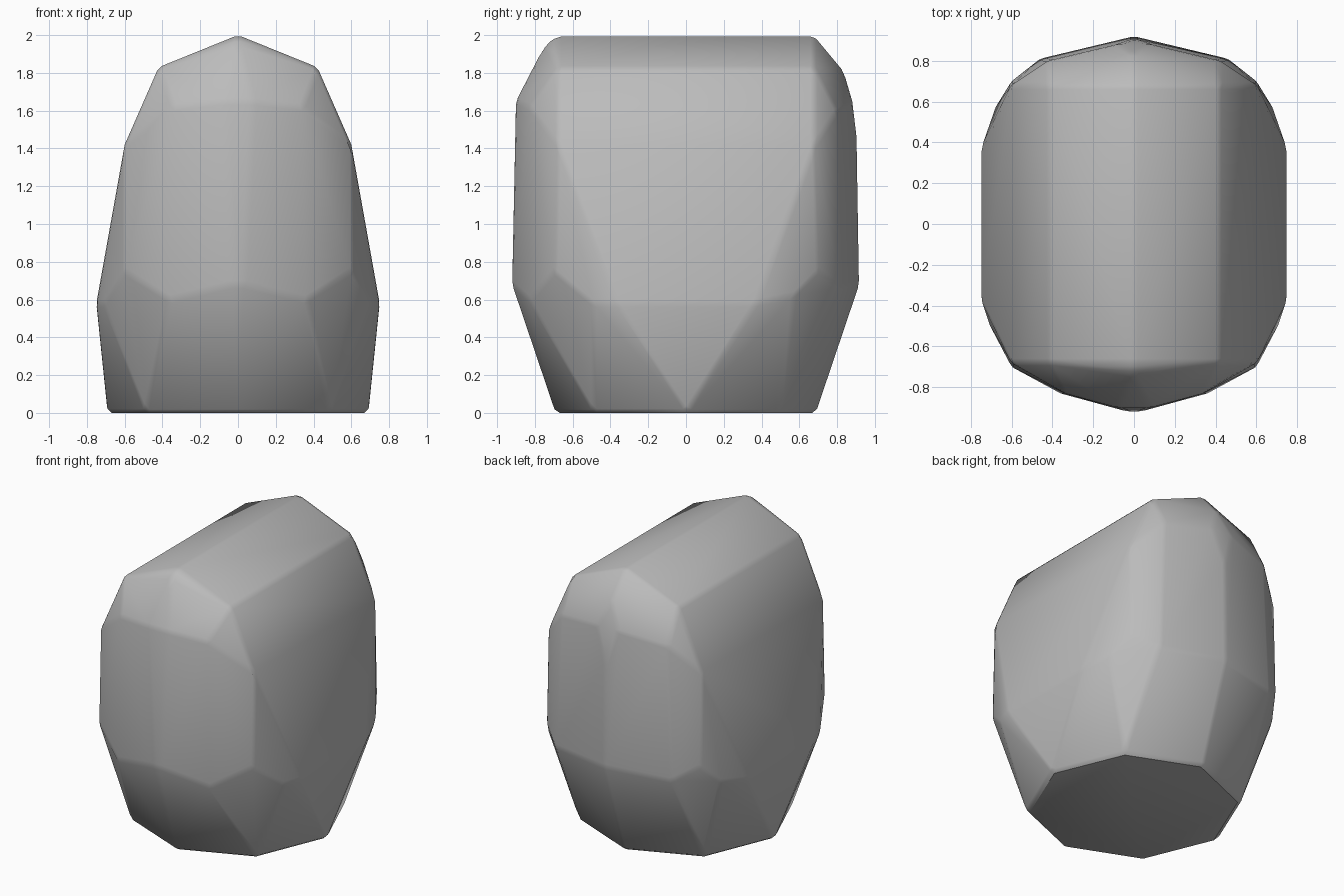
import bpy, bmesh
from math import radians, sin, cos, pi

cube = bpy.data.objects.get("Cube")
if cube:
    bpy.data.objects.remove(cube, do_unlink=True)

# Single stone grey material
grey = bpy.data.materials.new("stone_grey")
grey.use_nodes = True
colour = (0.5, 0.5, 0.5, 1)
grey.diffuse_color = colour
grey.node_tree.nodes["Principled BSDF"].inputs["Base Color"].default_value = colour

# Corner points of one quarter, mirrored left and right
SHARED = [
    (0, 0.68, 2.0), (0.42, 0.68, 1.83), (0.6, 0.68, 1.42),
    (0.6, 0.7, 0.75), (0.75, 0.37, 0.58),
]
FRONT = [(0, 0.74, 1.96), (0.08, 0.9, 1.65), (0.34, 0.83, 1.62),
         (0.03, 0.92, 0.68), (0.36, 0.83, 0.6), (0.71, 0.49, 0.58)]
BACK = [(0, 0.83, 1.82), (0.08, 0.88, 1.65), (0.42, 0.8, 1.6), (0, 0.91, 1.4),
        (0, 0.92, 0.68), (0.46, 0.81, 0.66), (0.68, 0.57, 0.62)]

bm = bmesh.new()
for side in (-1, 1):
    for end, extra in ((-1, FRONT), (1, BACK)):
        for x, y, z in SHARED + extra:
            bm.verts.new((side * x, end * y, z))

# Eight-sided flat base
for i in range(8):
    a = i * pi / 4
    bm.verts.new((0.69 * cos(a), 0.69 * sin(a), 0))

# Wrap the corners in a convex skin and merge nearly flat faces
bmesh.ops.remove_doubles(bm, verts=bm.verts, dist=0.001)
hull = bmesh.ops.convex_hull(bm, input=bm.verts)
loose = {v for v in hull["geom_interior"] + hull["geom_unused"]
         if isinstance(v, bmesh.types.BMVert) and not v.link_faces}
bmesh.ops.delete(bm, geom=list(loose), context="VERTS")
bmesh.ops.dissolve_limit(bm, angle_limit=radians(2), verts=bm.verts, edges=bm.edges)
bmesh.ops.recalc_face_normals(bm, faces=bm.faces)

mesh = bpy.data.meshes.new("stone_body")
bm.to_mesh(mesh)
bm.free()
mesh.materials.append(grey)
body = bpy.data.objects.new("stone_body", mesh)
bpy.context.collection.objects.link(body)

# Softly worn edges
bpy.context.view_layer.objects.active = body
body.select_set(True)
bevel = body.modifiers.new("worn_edges", "BEVEL")
bevel.width = 0.02
bevel.segments = 1
bevel.limit_method = "ANGLE"
bevel.angle_limit = radians(14)
bpy.ops.object.modifier_apply(modifier=bevel.name)
bpy.ops.object.shade_smooth_by_angle(angle=radians(35))
